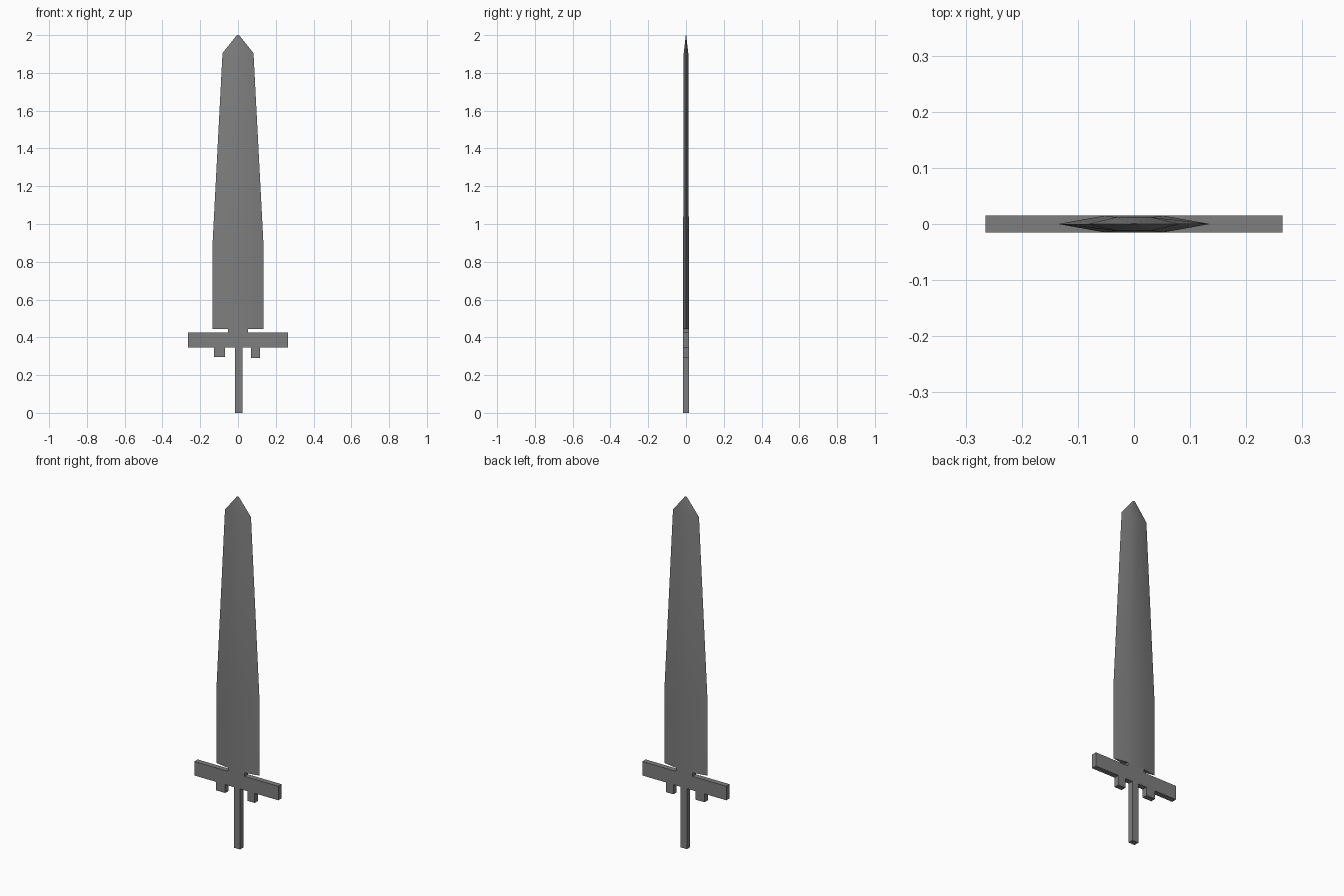
import bpy, bmesh, math

cube = bpy.data.objects.get("Cube")
if cube:
    bpy.data.objects.remove(cube, do_unlink=True)

T = 0.015  # half thickness of the whole sword

steel = bpy.data.materials.new("grey_steel")
steel.use_nodes = True
GREY = (0.21, 0.21, 0.21, 1.0)
steel.diffuse_color = GREY
steel.node_tree.nodes["Principled BSDF"].inputs["Base Color"].default_value = GREY


def finish(name, bm):
    bmesh.ops.recalc_face_normals(bm, faces=bm.faces)
    mesh = bpy.data.meshes.new(name)
    bm.to_mesh(mesh)
    bm.free()
    mesh.materials.append(steel)
    obj = bpy.data.objects.new(name, mesh)
    bpy.context.collection.objects.link(obj)
    return obj


def box(name, x0, x1, z0, z1):
    """Flat bar of the common thickness between two corners in x and z."""
    bm = bmesh.new()
    bmesh.ops.create_cube(bm, size=1)
    for v in bm.verts:
        v.co.x = x0 if v.co.x < 0 else x1
        v.co.y *= 2 * T
        v.co.z = z0 if v.co.z < 0 else z1
    return finish(name, bm)


# Blade: hexagonal sections (height, edge half width, flat half width, half thickness)
sections = [
    (0.445, 0.135, 0.052, T),
    (0.89, 0.135, 0.052, T),
    (1.905, 0.082, 0.032, 0.012),
    (2.0, 0.006, 0.003, 0.001),
]
bm = bmesh.new()
rings = []
for z, w, f, t in sections:
    outline = [(-w, 0), (-f, -t), (f, -t), (w, 0), (f, t), (-f, t)]
    rings.append([bm.verts.new((x, y, z)) for x, y in outline])
for a, b in zip(rings, rings[1:]):
    for i in range(6):
        j = (i + 1) % 6
        bm.faces.new((a[i], a[j], b[j], b[i]))
bm.faces.new(rings[0])
bm.faces.new(rings[-1])
blade = finish("blade", bm)

# Soft shading across the bevels, sharp cutting edges
bpy.ops.object.select_all(action='DESELECT')
blade.select_set(True)
bpy.context.view_layer.objects.active = blade
bpy.ops.object.shade_smooth_by_angle(angle=math.radians(18))

# Hilt
box("blade_neck", -0.053, 0.053, 0.425, 0.445)
box("crossguard", -0.265, 0.265, 0.345, 0.425)
box("right_guard_prong", -0.127, -0.07, 0.297, 0.345)
box("left_guard_prong", 0.069, 0.116, 0.29, 0.345)
box("grip", -0.016, 0.023, 0.0, 0.345)
